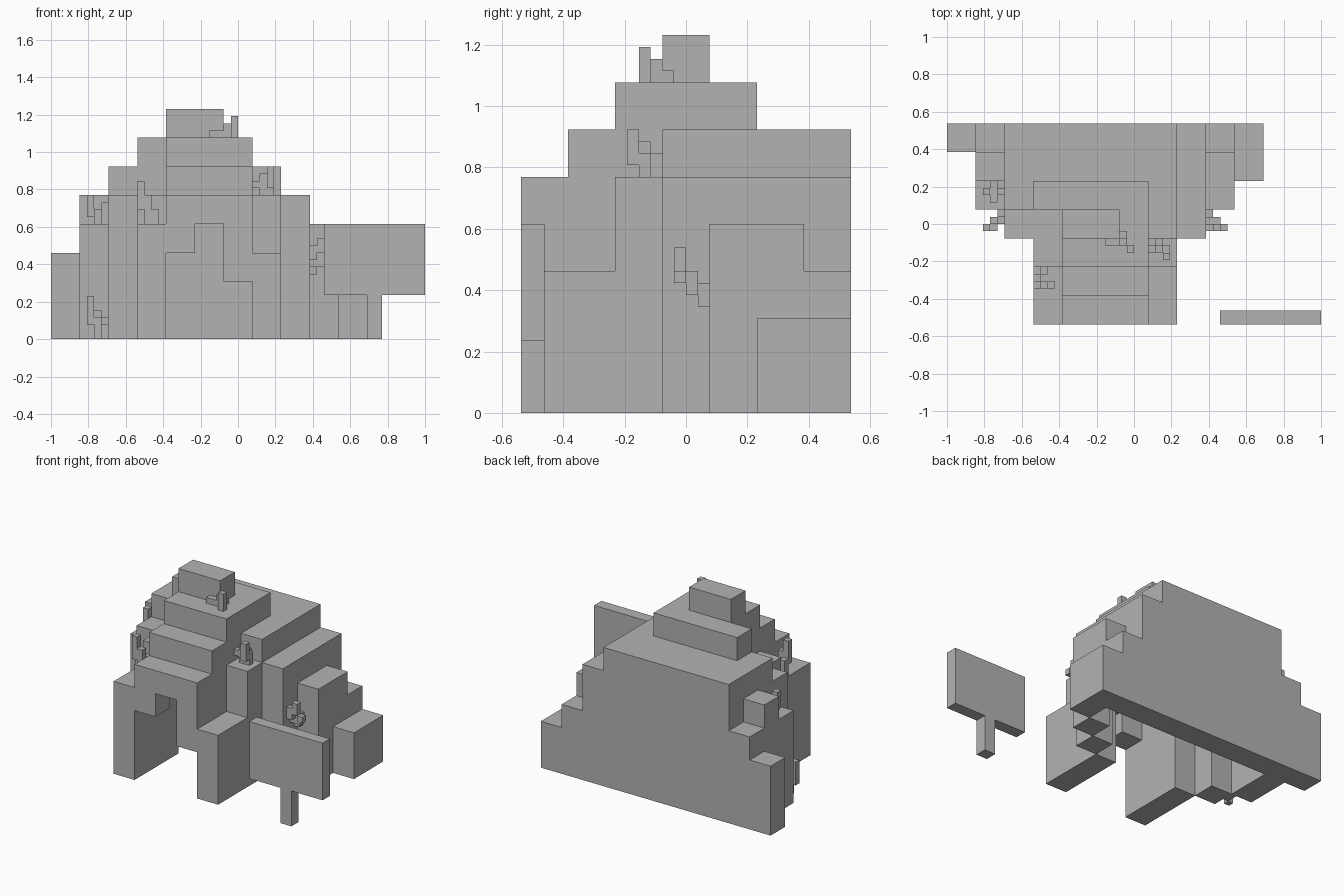
import bpy, bmesh
from mathutils import Vector

cube = bpy.data.objects.get("Cube")
if cube:
    bpy.data.objects.remove(cube, do_unlink=True)

CELL = 2 / 13          # large rock block
FINE = CELL / 4        # small sprig block

stone = bpy.data.materials.new("stone_grey")
stone.use_nodes = True
grey = (0.45, 0.45, 0.45, 1)
stone.diffuse_color = grey
stone.node_tree.nodes["Principled BSDF"].inputs["Base Color"].default_value = grey

SIDES = [Vector(s) for s in ((1, 0, 0), (-1, 0, 0), (0, 1, 0), (0, -1, 0), (0, 0, 1), (0, 0, -1))]


def voxel_object(name, cells, size, origin):
    """Skin a set of grid cells, keeping only the faces that touch empty space."""
    bm = bmesh.new()
    for cell in cells:
        centre = Vector(cell) + Vector((0.5, 0.5, 0.5))
        for n in SIDES:
            if tuple(int(c) for c in Vector(cell) + n) in cells:
                continue
            u = Vector((n.y, n.z, n.x)) / 2
            v = n.cross(u)
            mid = centre + n / 2
            ring = (mid - u - v, mid + u - v, mid + u + v, mid - u + v)
            bm.faces.new([bm.verts.new(p * size + Vector(origin)) for p in ring])
    bmesh.ops.remove_doubles(bm, verts=bm.verts, dist=size / 100)
    bmesh.ops.dissolve_limit(bm, angle_limit=0.01, verts=bm.verts, edges=bm.edges)
    mesh = bpy.data.meshes.new(name)
    bm.to_mesh(mesh)
    bm.free()
    mesh.materials.append(stone)
    obj = bpy.data.objects.new(name, mesh)
    bpy.context.collection.objects.link(obj)
    return obj


def box(name, low, high):
    bpy.ops.mesh.primitive_cube_add(size=1)
    obj = bpy.context.object
    obj.name = name
    low, high = Vector(low), Vector(high)
    for vert in obj.data.vertices:
        vert.co = (low + high) / 2 + vert.co * (high - low)
    obj.data.materials.append(stone)
    return obj


# Stepped rock: block heights, rows from front to back
HEIGHTS = ["00045553000",
           "00046663000",
           "00057775000",
           "00558876500",
           "04677776540",
           "05666666542",
           "34666666532"]
solid = {(i, j, k) for j, row in enumerate(HEIGHTS)
         for i, h in enumerate(row) for k in range(int(h))}


def is_shell(cell):
    """A block stays if any side or its top is exposed; the floor is open."""
    return any(tuple(int(c) for c in Vector(cell) + n) not in solid for n in SIDES[:5])


rock = {c for c in solid if is_shell(c)}

# Stepped cave mouth through the front wall
for column, height in ((4, 3), (5, 4), (6, 2)):
    rock -= {(column, 0, k) for k in range(height)}
voxel_object("cave_rock", rock, CELL, (-1, -3.5 * CELL, 0))

# Sign board and its post
front = -3.5 * CELL
box("sign_board", (0.46, front, 0.235), (1, front + CELL / 2, 0.615))
box("sign_post", (0.69, front, 0), (0.77, front + CELL / 2, 0.235))


# Small sprigs growing on ledges: columns of (x, y, bottom, top)
def sprig(name, origin, columns):
    cells = {(x, y, z) for x, y, low, high in columns for z in range(low, high)}
    voxel_object(name, cells, FINE, Vector(origin) * FINE)


sprig("summit_sprig", (-4, -4, 28),
      [(3, 0, 0, 3), (2, 1, 0, 2), (1, 1, 0, 1), (0, 1, 0, 1), (2, 2, 0, 1)])
sprig("right_ledge_sprig", (2, -5, 20),
      [(1, 1, 0, 3), (2, 0, 1, 4), (2, 1, 0, 2), (1, 2, 0, 2), (0, 1, 1, 2)])
sprig("front_ledge_sprig", (-14, -10, 16),
      [(0, 1, 2, 6), (0, 2, 0, 3), (1, 1, 0, 4), (2, 1, 0, 2), (1, 3, 0, 2)])
sprig("left_ledge_sprig", (-21, 3, 16),
      [(0, 1, 1, 4), (1, 0, 0, 2), (1, 1, 0, 2), (2, 1, 0, 3), (1, 2, 0, 2)])
sprig("ground_sprig", (-21, -1, 0),
      [(0, 0, 2, 6), (1, 0, 0, 3), (1, 1, 1, 4), (2, 1, 0, 2), (2, 2, 0, 3)])
sprig("wall_sprig", (10, -1, 9),
      [(0, 2, 0, 2), (1, 1, 1, 3), (0, 1, 1, 3), (1, 0, 3, 5), (0, 0, 2, 4), (2, 0, 2, 3)])
